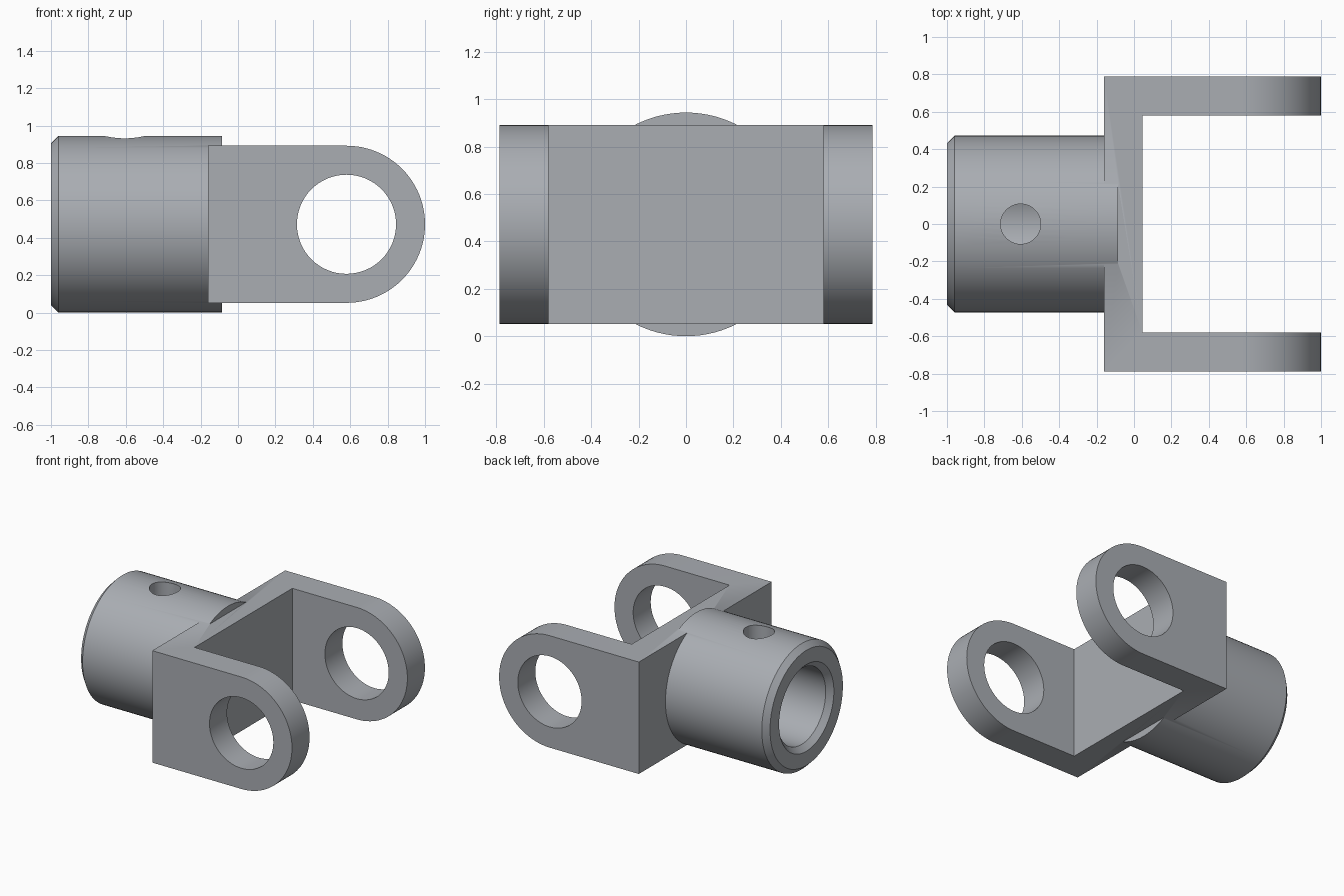
import bpy, bmesh, math
from mathutils import Matrix, Vector

if "Cube" in bpy.data.objects:
    bpy.data.objects.remove(bpy.data.objects["Cube"])

ZC = 0.472          # height of the shared axis
steel = bpy.data.materials.new("steel grey")
steel.diffuse_color = (0.40, 0.42, 0.45, 1)
steel.use_nodes = True
steel.node_tree.nodes["Principled BSDF"].inputs["Base Color"].default_value = steel.diffuse_color


def finish(name, bm):
    bmesh.ops.remove_doubles(bm, verts=bm.verts, dist=1e-5)
    bmesh.ops.recalc_face_normals(bm, faces=bm.faces)
    mesh = bpy.data.meshes.new(name)
    bm.to_mesh(mesh)
    bm.free()
    mesh.materials.append(steel)
    obj = bpy.data.objects.new(name, mesh)
    bpy.context.collection.objects.link(obj)
    return obj


def cylinder(name, radius, length, centre, axis, sides=64):
    bm = bmesh.new()
    rot = Vector((0, 0, 1)).rotation_difference(Vector(axis)).to_matrix().to_4x4()
    bmesh.ops.create_cone(bm, cap_ends=True, segments=sides, radius1=radius,
                          radius2=radius, depth=length,
                          matrix=Matrix.Translation(centre) @ rot)
    return finish(name, bm)


def box(name, lo, hi):
    bm = bmesh.new()
    bmesh.ops.create_cube(bm, size=1)
    for v in bm.verts:
        v.co = [(a + b) / 2 + c * (b - a) for a, b, c in zip(lo, hi, v.co)]
    return finish(name, bm)


def boolean(obj, other, operation):
    mod = obj.modifiers.new("cut", 'BOOLEAN')
    mod.operation, mod.solver, mod.object = operation, 'EXACT', other
    bpy.context.view_layer.objects.active = obj
    bpy.ops.object.modifier_apply(modifier=mod.name)
    bpy.data.objects.remove(other)


# fork: round-ended block, then the gap and the pivot holes are cut
bm = bmesh.new()
R, PX = 0.42, 0.58
profile = [(-0.16, ZC + R), (-0.16, ZC - R)]
for i in range(49):
    a = -math.pi / 2 + math.pi * i / 48
    profile.append((PX + R * math.cos(a), ZC + R * math.sin(a)))
face = bm.faces.new([bm.verts.new((x, -0.788, z)) for x, z in profile])
ext = bmesh.ops.extrude_face_region(bm, geom=[face])
bmesh.ops.translate(bm, vec=(0, 1.576, 0),
                    verts=[g for g in ext["geom"] if isinstance(g, bmesh.types.BMVert)])
yoke = finish("yoke", bm)
boolean(yoke, box("gap_cutter", (0.045, -0.58, -0.5), (1.5, 0.58, 1.5)), 'DIFFERENCE')
boolean(yoke, cylinder("pivot_cutter", 0.265, 3, (PX, 0, ZC), (0, 1, 0)), 'DIFFERENCE')

# socket: chamfered blind tube turned around the x axis
bm = bmesh.new()
outline = [(-0.085, 0), (-0.085, 0.472), (-0.96, 0.472), (-1, 0.432),
           (-1, 0.325), (-0.96, 0.285), (-0.165, 0.285), (-0.165, 0)]
verts = [bm.verts.new((x, 0, ZC + r)) for x, r in outline]
edges = [bm.edges.new(p) for p in zip(verts, verts[1:])]
bmesh.ops.spin(bm, geom=verts + edges, cent=(0, 0, ZC), axis=(1, 0, 0),
               angle=2 * math.pi, steps=96)
socket = finish("socket", bm)

# set-screw hole through the top wall only
boolean(socket, cylinder("screw_cutter", 0.107, 0.7, (-0.606, 0, ZC + 0.4), (0, 0, 1), 48),
        'DIFFERENCE')
boolean(yoke, socket, 'UNION')

bpy.ops.object.select_all(action='DESELECT')
yoke.select_set(True)
bpy.context.view_layer.objects.active = yoke
bpy.ops.object.shade_smooth_by_angle(angle=math.radians(30))
